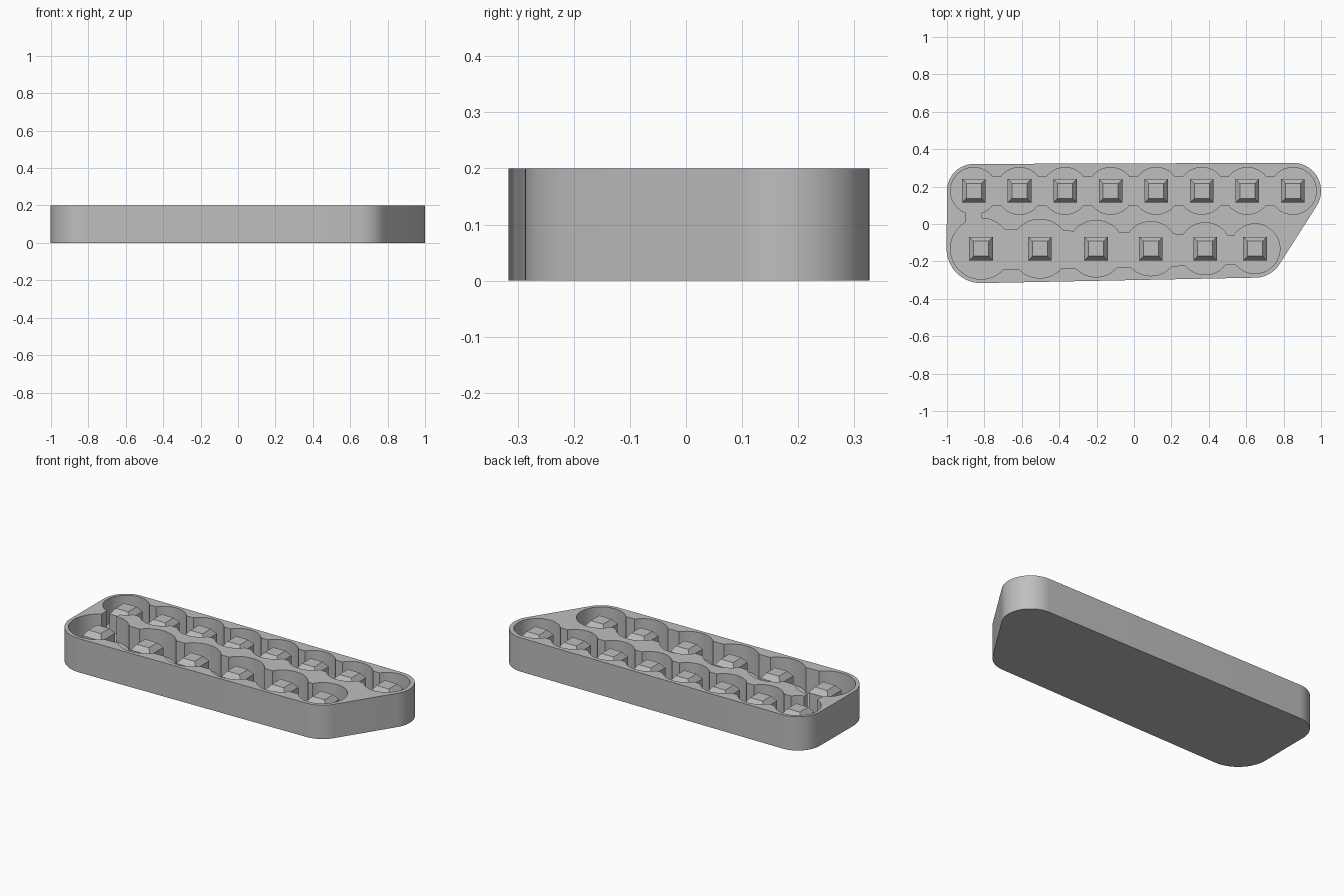
import bpy, bmesh, math
from mathutils import Matrix, Vector

old = bpy.data.objects.get("Cube")
if old:
    bpy.data.objects.remove(old, do_unlink=True)

HEIGHT, FLOOR = 0.2, 0.05
BACK_Y, FRONT_Y = 0.177, -0.132

grey = bpy.data.materials.new("plain_grey")
grey.use_nodes = True
grey.diffuse_color = (0.52, 0.52, 0.52, 1)
grey.node_tree.nodes["Principled BSDF"].inputs["Base Color"].default_value = grey.diffuse_color


def make_object(name, bm):
    bmesh.ops.recalc_face_normals(bm, faces=bm.faces)
    mesh = bpy.data.meshes.new(name)
    bm.to_mesh(mesh)
    bm.free()
    obj = bpy.data.objects.new(name, mesh)
    bpy.context.collection.objects.link(obj)
    mesh.materials.append(grey)
    return obj


def circle(x, y, r, n=64):
    return [(x + r * math.cos(2 * math.pi * i / n), y + r * math.sin(2 * math.pi * i / n))
            for i in range(n)]


def prism(bm, outline, z0, z1):
    base = bm.faces.new([bm.verts.new((x, y, z0)) for x, y in outline])
    new = bmesh.ops.extrude_face_region(bm, geom=[base], use_keep_orig=True)["geom"]
    verts = [v for v in new if isinstance(v, bmesh.types.BMVert)]
    bmesh.ops.translate(bm, verts=verts, vec=(0, 0, z1 - z0))


# Pit positions: (x, y, radius)
back_row = [(-0.856 + 0.2437 * i, BACK_Y, 0.125) for i in range(8)]
front_x = (-0.818, -0.503, -0.203, 0.09, 0.38, 0.647)
front_row = [(x, FRONT_Y, 0.163 - 0.006 * i) for i, x in enumerate(front_x)]

# Body: hull around the four corner rounds
bm = bmesh.new()
for x, y, r in ((-0.856, BACK_Y, 0.144), (0.85, BACK_Y, 0.15),
                (front_x[0], FRONT_Y, 0.184), (front_x[-1], FRONT_Y, 0.155)):
    for px, py in circle(x, y, r):
        for z in (0, HEIGHT):
            bm.verts.new((px, py, z))
hull = bmesh.ops.convex_hull(bm, input=bm.verts)
loose = {g for g in hull["geom_interior"] + hull["geom_unused"] if isinstance(g, bmesh.types.BMVert)}
bmesh.ops.delete(bm, geom=list(loose), context="VERTS")
bmesh.ops.dissolve_limit(bm, angle_limit=math.radians(0.5), verts=bm.verts, edges=bm.edges)
body = make_object("tray_body", bm)

# Cutter: round pits joined by channels
bm = bmesh.new()
TOP = HEIGHT + 0.1
for x, y, r in back_row + front_row:
    prism(bm, circle(x, y, r), FLOOR, TOP)
x0, x1 = back_row[0][0], back_row[-1][0]
prism(bm, [(x0, 0.1), (x1, 0.1), (x1, 0.252), (x0, 0.252)], FLOOR, TOP)
x0, x1 = front_x[0], front_x[-1]
prism(bm, [(x0, FRONT_Y - 0.115), (x1, FRONT_Y - 0.082),
           (x1, FRONT_Y + 0.065), (x0, FRONT_Y + 0.107)], FLOOR, TOP)
prism(bm, [(-0.9, FRONT_Y), (-0.815, FRONT_Y), (-0.815, BACK_Y), (-0.9, BACK_Y)], FLOOR, TOP)
cutter = make_object("pit_cutter", bm)
cutter.hide_render = True

cut = body.modifiers.new("pits", "BOOLEAN")
cut.operation, cut.solver, cut.use_self, cut.object = "DIFFERENCE", "EXACT", True, cutter
bpy.context.view_layer.update()
result = bpy.data.meshes.new_from_object(body.evaluated_get(bpy.context.evaluated_depsgraph_get()))
body.modifiers.clear()
body.data = result
bpy.data.objects.remove(cutter, do_unlink=True)

bpy.ops.object.select_all(action="DESELECT")
body.select_set(True)
bpy.context.view_layer.objects.active = body
bpy.ops.object.shade_smooth_by_angle(angle=math.radians(30))

# Pegs: square posts with chamfered tops
HALF, CAP_HALF, SHOULDER, CAP_TOP = 0.063, 0.04, 0.155, 0.186
for row, name in ((back_row, "back_peg"), (front_row, "front_peg")):
    for i, (x, y, r) in enumerate(row):
        bm = bmesh.new()
        square = [(x + sx * HALF, y + sy * HALF) for sx, sy in ((-1, -1), (1, -1), (1, 1), (-1, 1))]
        prism(bm, square, FLOOR - 0.01, SHOULDER)
        bm.normal_update()
        cap = max(bm.faces, key=lambda f: f.calc_center_median().z)
        new = bmesh.ops.extrude_face_region(bm, geom=[cap])["geom"]
        verts = [v for v in new if isinstance(v, bmesh.types.BMVert)]
        bmesh.ops.translate(bm, verts=verts, vec=(0, 0, CAP_TOP - SHOULDER))
        k = CAP_HALF / HALF
        bmesh.ops.scale(bm, verts=verts, vec=(k, k, 1), space=Matrix.Translation(Vector((-x, -y, 0))))
        make_object(f"{name}_{i + 1}", bm)
